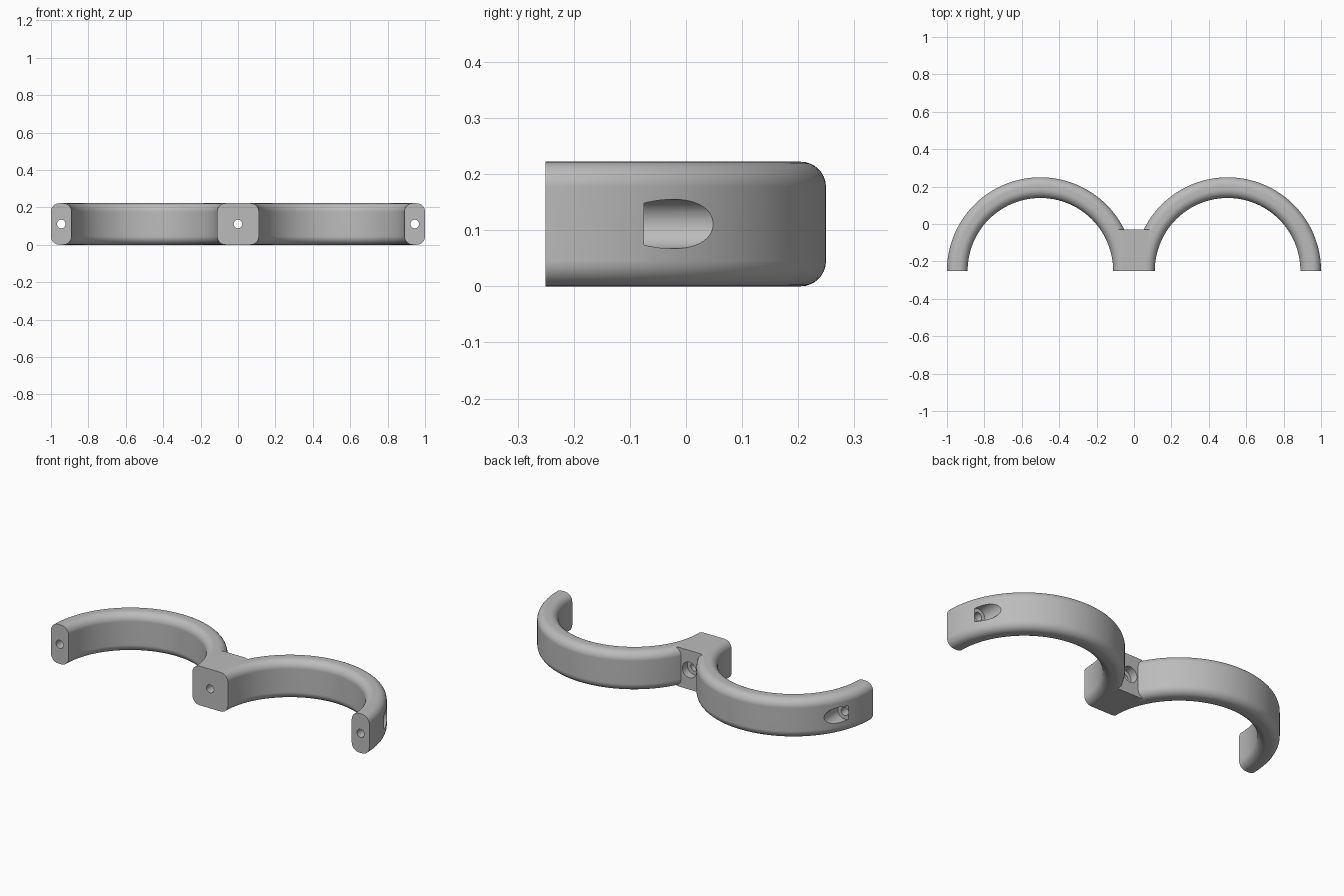
import bpy, bmesh, math
from mathutils import Matrix, Vector

if "Cube" in bpy.data.objects:
    bpy.data.objects.remove(bpy.data.objects["Cube"], do_unlink=True)

HEIGHT, FRONT, FILLET = 0.222, -0.25, 0.045
MID = HEIGHT / 2

grey = bpy.data.materials.new("grey_plastic")
grey.use_nodes = True
colour = (0.5, 0.5, 0.5, 1)
grey.diffuse_color = colour
grey.node_tree.nodes["Principled BSDF"].inputs["Base Color"].default_value = colour


def make_object(name, bm):
    bmesh.ops.recalc_face_normals(bm, faces=bm.faces)
    mesh = bpy.data.meshes.new(name)
    bm.to_mesh(mesh)
    bm.free()
    mesh.materials.append(grey)
    obj = bpy.data.objects.new(name, mesh)
    bpy.context.collection.objects.link(obj)
    return obj


def rounded_rect(x0, x1, steps=8):
    """Rounded section in x and z, standing on z = 0."""
    r, pts = FILLET, []
    corners = [(x1 - r, HEIGHT - r), (x0 + r, HEIGHT - r), (x0 + r, r), (x1 - r, r)]
    for quarter, (cx, cz) in enumerate(corners):
        for i in range(steps + 1):
            a = math.pi / 2 * (quarter + i / steps)
            pts.append((cx + r * math.cos(a), cz + r * math.sin(a)))
    return pts


def loft(name, rings):
    """Skin a list of equal point loops and cap both ends."""
    bm = bmesh.new()
    loops = [[bm.verts.new(p) for p in ring] for ring in rings]
    n = len(loops[0])
    for a, b in zip(loops, loops[1:]):
        for i in range(n):
            j = (i + 1) % n
            bm.faces.new((a[i], a[j], b[j], b[i]))
    bm.faces.new(loops[0])
    bm.faces.new(loops[-1])
    return make_object(name, bm)


def half_ring(name, cx, segments=96):
    section = rounded_rect(0.389, 0.4995)
    rings = []
    for k in range(segments + 1):
        a = math.pi * k / segments
        rings.append([(cx + r * math.cos(a), FRONT + r * math.sin(a), z) for r, z in section])
    return loft(name, rings)


def drill(name, x, radius, y0, y1):
    bm = bmesh.new()
    place = Matrix.Translation((x, (y0 + y1) / 2, MID)) @ Matrix.Rotation(math.pi / 2, 4, "X")
    bmesh.ops.create_cone(bm, cap_ends=True, segments=48, radius1=radius,
                          radius2=radius, depth=y1 - y0, matrix=place)
    return make_object(name, bm)


def combine(target, tool, operation):
    mod = target.modifiers.new(operation.title(), "BOOLEAN")
    mod.operation, mod.solver, mod.object = operation, "EXACT", tool
    bpy.ops.object.modifier_apply(modifier=mod.name)
    bpy.data.objects.remove(tool, do_unlink=True)


# Centre block that joins the two half rings
clamp = loft("double_pipe_clamp", [[(x, y, z) for x, z in rounded_rect(-0.11, 0.11)]
                                   for y in (FRONT, -0.03)])
bpy.context.view_layer.objects.active = clamp
clamp.select_set(True)

for side, cx in (("left", 0.5005), ("right", -0.5005)):
    combine(clamp, half_ring(side + "_half_ring", cx), "UNION")

# Screw holes with wide head pockets opening to the back
for x in (-0.945, 0, 0.945):
    combine(clamp, drill("head_pocket", x, 0.044, -0.075, 0.2), "DIFFERENCE")
    combine(clamp, drill("screw_hole", x, 0.023, -0.3, -0.05), "DIFFERENCE")

# Smooth curves with crisp edges
bpy.ops.object.shade_smooth_by_angle(angle=math.radians(30))
weighted = clamp.modifiers.new("Weighted normals", "WEIGHTED_NORMAL")
weighted.keep_sharp = True
